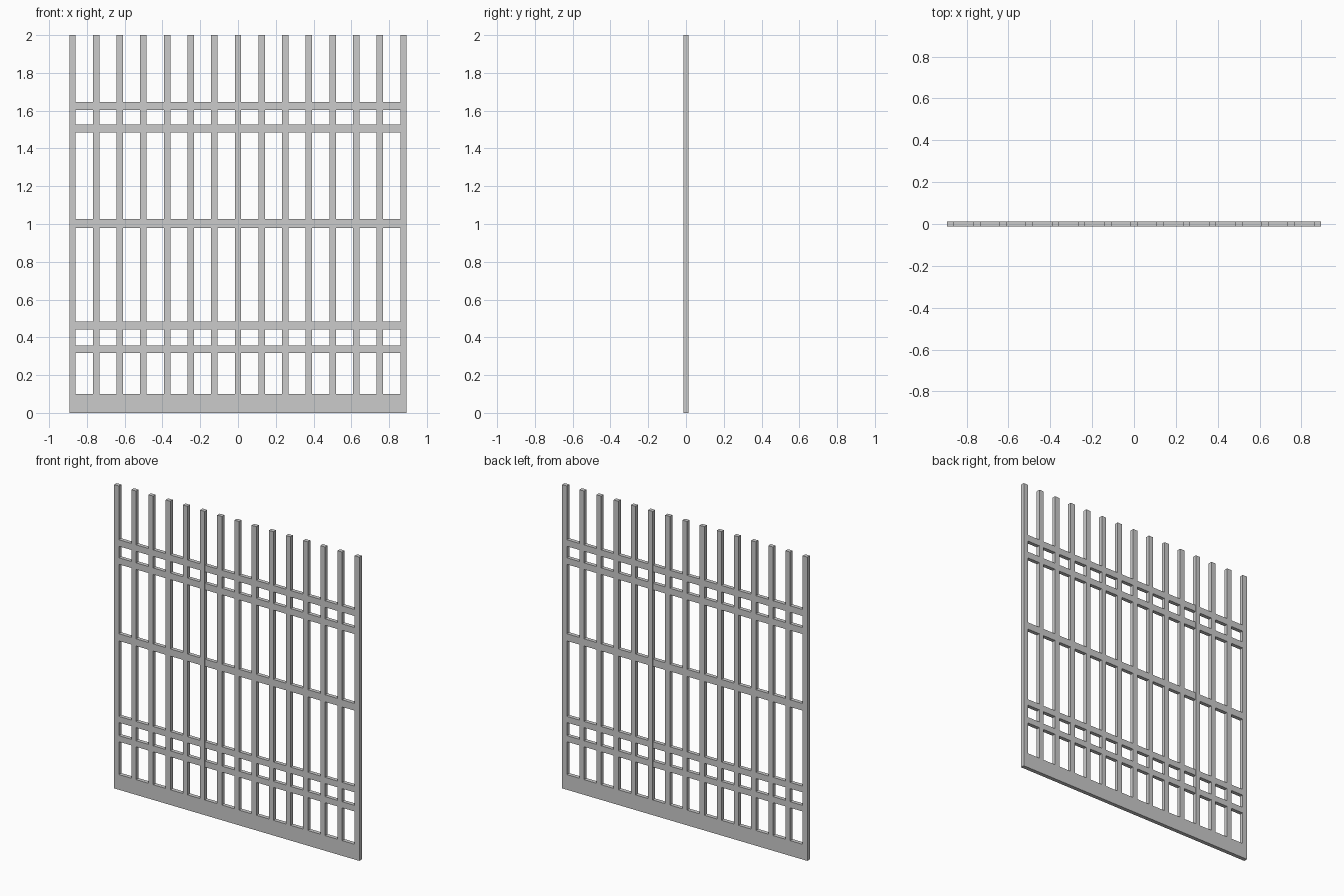
import bpy, bmesh
from mathutils import Matrix, Vector

if "Cube" in bpy.data.objects:
    bpy.data.objects.remove(bpy.data.objects["Cube"])

HALF_W = 0.893      # half of the overall width
BAR_W = 0.034
DEPTH = 0.026
BASE_H = 0.10
COUNT = 15


def box(name, x0, x1, z0, z1, depth):
    """Box centred on y = 0, given its x and z extents."""
    bm = bmesh.new()
    size = Vector((x1 - x0, depth, z1 - z0))
    centre = Vector(((x0 + x1) / 2, 0, (z0 + z1) / 2))
    bmesh.ops.create_cube(bm, size=1, matrix=Matrix.Translation(centre) @ Matrix.Diagonal(size).to_4x4())
    mesh = bpy.data.meshes.new(name)
    bm.to_mesh(mesh)
    bm.free()
    ob = bpy.data.objects.new(name, mesh)
    bpy.context.collection.objects.link(ob)
    return ob


# Solid bottom plate
box("base_plate", -HALF_W, HALF_W, 0, BASE_H, DEPTH)

# Upright bars, evenly spaced edge to edge
step = (2 * HALF_W - BAR_W) / (COUNT - 1)
for i in range(COUNT):
    x = -HALF_W + i * step
    box(f"upright_bar_{i + 1}", x, x + BAR_W, BASE_H, 2.0, DEPTH)

# Cross rails between the outer bars, a hair thinner than the uprights
inner = HALF_W - BAR_W
for i, (z0, z1) in enumerate([(0.316, 0.356), (0.442, 0.483), (0.98, 1.027),
                              (1.484, 1.527), (1.603, 1.646)]):
    box(f"cross_rail_{i + 1}", -inner, inner, z0, z1, DEPTH - 0.001)
